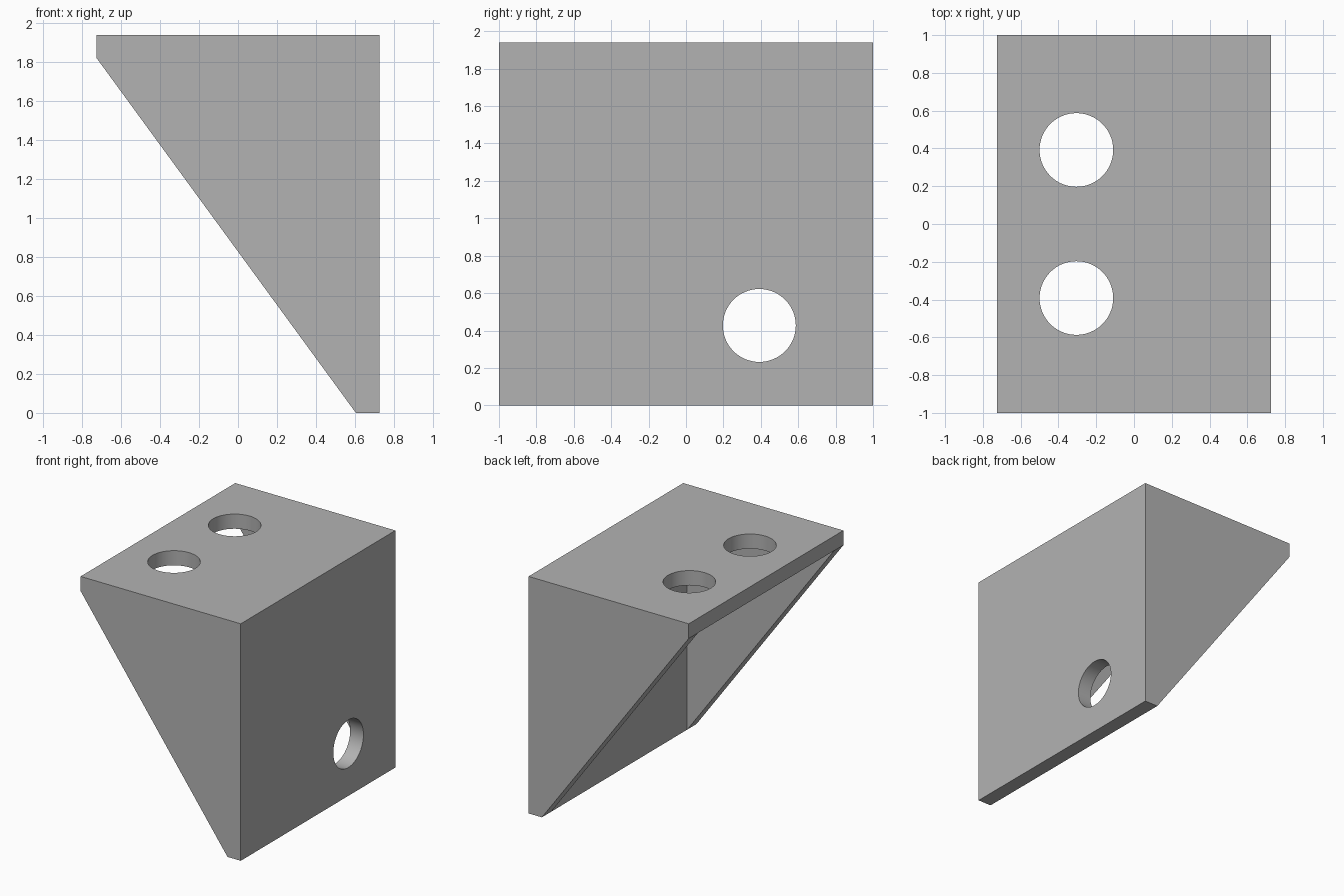
import bpy
import bmesh
from mathutils import Matrix, Vector

cube = bpy.data.objects.get("Cube")
if cube:
    bpy.data.objects.remove(cube, do_unlink=True)

HALF_W, HALF_D, HEIGHT, WALL = 0.725, 1.0, 1.94, 0.12
HOLE_R, HOLE_Y = 0.195, 0.392

grey = bpy.data.materials.new("plain grey")
grey.use_nodes = True
colour = (0.45, 0.45, 0.45, 1)
grey.diffuse_color = colour
grey.node_tree.nodes["Principled BSDF"].inputs["Base Color"].default_value = colour


def add_object(name, bm):
    bmesh.ops.recalc_face_normals(bm, faces=bm.faces)
    mesh = bpy.data.meshes.new(name)
    bm.to_mesh(mesh)
    bm.free()
    mesh.materials.append(grey)
    obj = bpy.data.objects.new(name, mesh)
    bpy.context.collection.objects.link(obj)
    return obj


def prism(name, profile, half_depth):
    """Extrude an x-z profile evenly along y."""
    bm = bmesh.new()
    face = bm.faces.new([bm.verts.new((x, -half_depth, z)) for x, z in profile])
    new = bmesh.ops.extrude_face_region(bm, geom=[face])["geom"]
    verts = [v for v in new if isinstance(v, bmesh.types.BMVert)]
    bmesh.ops.translate(bm, verts=verts, vec=(0, 2 * half_depth, 0))
    return add_object(name, bm)


def hole(name, centre, axis):
    """Cylinder cutter pointing along the given axis."""
    bm = bmesh.new()
    turn = Vector((0, 0, 1)).rotation_difference(Vector(axis)).to_matrix().to_4x4()
    bmesh.ops.create_cone(bm, cap_ends=True, segments=64, radius1=HOLE_R,
                          radius2=HOLE_R, depth=4 * WALL,
                          matrix=Matrix.Translation(centre) @ turn)
    return add_object(name, bm)


# Bracket body: top plate, back wall and gussets in one wedge
inner_x, inner_z = HALF_W - WALL, HEIGHT - WALL
bracket = prism("corner_bracket", [
    (-HALF_W, HEIGHT), (HALF_W, HEIGHT), (HALF_W, 0),
    (inner_x, 0), (-HALF_W, inner_z)], HALF_D)

# Hollow between the gussets, then the screw holes
cutters = [prism("cavity_cutter", [
    (-2, -1), (inner_x, -1), (inner_x, inner_z), (-2, inner_z)], HALF_D - WALL)]
for side in (-1, 1):
    cutters.append(hole("plate_hole_cutter",
                        (-0.305, side * HOLE_Y, HEIGHT - WALL / 2), (0, 0, 1)))
cutters.append(hole("wall_hole_cutter",
                    (HALF_W - WALL / 2, HOLE_Y, 0.427), (1, 0, 0)))

bpy.ops.object.select_all(action="DESELECT")
bracket.select_set(True)
bpy.context.view_layer.objects.active = bracket
for cutter in cutters:
    cutter.hide_render = True
    mod = bracket.modifiers.new(cutter.name, "BOOLEAN")
    mod.operation = "DIFFERENCE"
    mod.solver = "EXACT"
    mod.object = cutter
    bpy.ops.object.modifier_apply(modifier=mod.name)
    bpy.data.objects.remove(cutter, do_unlink=True)

# Smooth hole walls, crisp edges elsewhere
bpy.ops.object.shade_smooth_by_angle()
